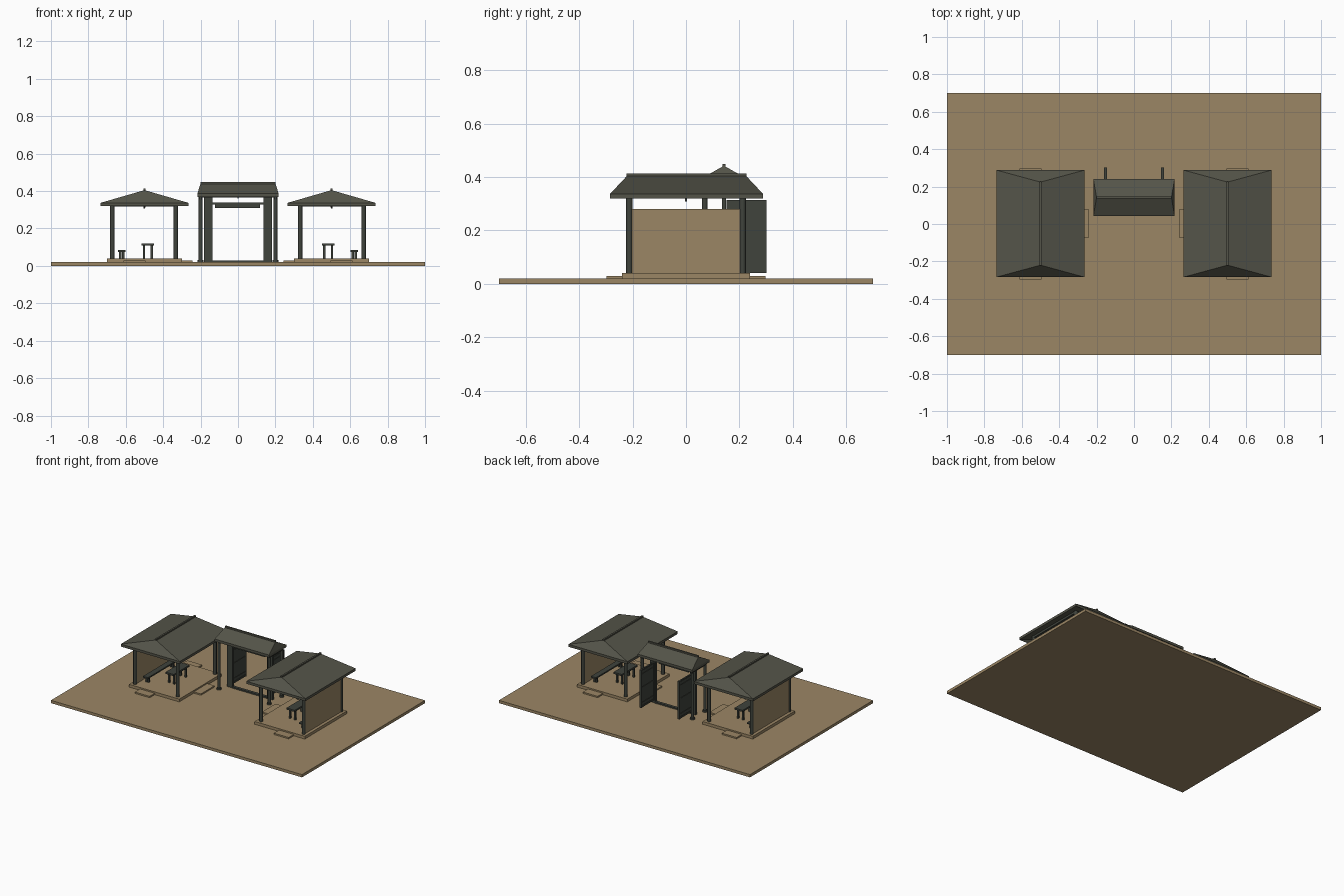
import bpy, bmesh, math

if "Cube" in bpy.data.objects:
    bpy.data.objects.remove(bpy.data.objects["Cube"])


def material(name, rgb):
    m = bpy.data.materials.new(name)
    m.diffuse_color = (*rgb, 1)
    m.use_nodes = True
    m.node_tree.nodes["Principled BSDF"].inputs["Base Color"].default_value = m.diffuse_color
    return m


EARTH = material("tan earth", (0.33, 0.24, 0.13))
SLATE = material("grey roof slate", (0.088, 0.088, 0.066))
TIMBER = material("dark timber", (0.05, 0.056, 0.045))


def finish(name, bm, mat):
    bmesh.ops.recalc_face_normals(bm, faces=bm.faces)
    me = bpy.data.meshes.new(name)
    bm.to_mesh(me)
    bm.free()
    me.materials.append(mat)
    ob = bpy.data.objects.new(name, me)
    bpy.context.collection.objects.link(ob)
    return ob


def box(name, x, y, z, mat):
    """Box from three (low, high) ranges."""
    bm = bmesh.new()
    bmesh.ops.create_cube(bm, size=1)
    for v in bm.verts:
        v.co = [r[0] if c < 0 else r[1] for c, r in zip(v.co, (x, y, z))]
    return finish(name, bm, mat)


def cylinder(name, x, y, z0, z1, r, mat, sides=12, r_top=None):
    bm = bmesh.new()
    bmesh.ops.create_cone(bm, cap_ends=True, segments=sides, radius1=r,
                          radius2=r if r_top is None else r_top, depth=z1 - z0)
    bmesh.ops.translate(bm, vec=(x, y, (z0 + z1) / 2), verts=bm.verts)
    ob = finish(name, bm, mat)
    for p in ob.data.polygons:
        p.use_smooth = abs(p.normal.z) < 0.9
    return ob


def hip_roof(name, cx, cy, hx, hy, ridge, along_y, z0, z1, t):
    """Hollow hipped roof: a sloping shell of thickness t below its top."""
    bm = bmesh.new()
    layers = []
    for dz in (0, -t):
        eave = [bm.verts.new((cx + sx * hx, cy + sy * hy, z0 + dz))
                for sx, sy in ((-1, -1), (1, -1), (1, 1), (-1, 1))]
        d = (0, ridge) if along_y else (ridge, 0)
        a = bm.verts.new((cx - d[0], cy - d[1], z1 + dz))
        b = bm.verts.new((cx + d[0], cy + d[1], z1 + dz))
        e = eave
        if along_y:
            faces = ((e[0], e[1], a), (e[1], e[2], b, a), (e[2], e[3], b), (e[3], e[0], a, b))
        else:
            faces = ((e[0], e[1], b, a), (e[1], e[2], b), (e[2], e[3], a, b), (e[3], e[0], a))
        for f in faces:
            bm.faces.new(f)
        layers.append(eave)
    top, low = layers
    for i in range(4):
        j = (i + 1) % 4
        bm.faces.new((top[i], top[j], low[j], low[i]))
    return finish(name, bm, SLATE)


def seat(name, cx, hx, hy, top, thick):
    """Plank on four legs, used for benches and tables."""
    box(name + "_top", (cx - hx, cx + hx), (-hy, hy), (top - thick, top), TIMBER)
    for sx in (-1, 1):
        for sy in (-1, 1):
            x, y = cx + sx * (hx - 0.012), sy * (hy - 0.025)
            box(name + "_leg", (x - 0.006, x + 0.006), (y - 0.006, y + 0.006),
                (0.04, top - thick), TIMBER)


def span(s, a, b):
    return tuple(sorted((s * a, s * b)))


# Ground slab
box("ground", (-1, 1), (-0.7, 0.7), (0, 0.02), EARTH)

# Two mirrored pavilions
for s in (-1, 1):
    box("platform", span(s, 0.30, 0.70), (-0.24, 0.24), (0.02, 0.04), EARTH)
    box("inner_step", span(s, 0.243, 0.30), (-0.075, 0.08), (0.02, 0.03), EARTH)
    for e in (-1, 1):
        box("end_step", span(s, 0.495, 0.612), span(e, 0.24, 0.298), (0.02, 0.03), EARTH)
        for x in (0.332, 0.672):
            cylinder("pavilion_post", s * x, e * 0.212, 0.04, 0.335, 0.012, TIMBER)
        box("cross_beam", span(s, 0.332, 0.672), span(e, 0.204, 0.22), (0.318, 0.335), TIMBER)
    for x in (0.332, 0.672):
        box("side_beam", span(s, x - 0.008, x + 0.008), (-0.212, 0.212), (0.32, 0.335), TIMBER)
    box("outer_wall", span(s, 0.666, 0.678), (-0.202, 0.202), (0.04, 0.28), EARTH)
    # Roof with ridge cap, finials and a small centre pendant
    hip_roof("pavilion_roof", s * 0.5, 0.002, 0.235, 0.286, 0.222, True, 0.337, 0.405, 0.018)
    box("ridge_cap", span(s, 0.494, 0.506), (-0.222, 0.226), (0.4, 0.413), SLATE)
    cylinder("pendant", s * 0.5, 0, 0.308, 0.39, 0.004, TIMBER, 8, 0.006)
    # Furniture
    seat("bench", s * 0.622, 0.02, 0.165, 0.085, 0.01)
    seat("table", s * 0.482, 0.033, 0.09, 0.12, 0.012)

# Gate roof
GY = 0.142
hip_roof("gate_roof", 0, GY, 0.217, 0.098, 0.2, False, 0.387, 0.442, 0.018)
box("gate_ridge_cap", (-0.2, 0.2), (GY - 0.006, GY + 0.006), (0.435, 0.449), SLATE)

# Gate frame
for s in (-1, 1):
    for y in (0.07, 0.212):
        cylinder("gate_post", s * 0.2, y, 0.03, 0.378, 0.0105, TIMBER)
        cylinder("post_base", s * 0.2, y, 0.02, 0.032, 0.016, TIMBER)
    box("gate_jamb", span(s, 0.137, 0.182), (0.135, 0.15), (0.02, 0.37), TIMBER)
    box("gate_tie_beam", span(s, 0.194, 0.206), (0.06, 0.225), (0.355, 0.375), TIMBER)
    # Open door leaf swung to the back, with rails and centre stile
    box("door_leaf", span(s, 0.147, 0.157), (0.152, 0.302), (0.04, 0.313), TIMBER)
    for z in (0.045, 0.07, 0.18, 0.275, 0.3):
        box("door_rail", span(s, 0.144, 0.16), (0.152, 0.302), (z, z + 0.009), TIMBER)
    for y in (0.152, 0.293):
        box("door_stile", span(s, 0.144, 0.16), (y, y + 0.009), (0.04, 0.313), TIMBER)
for y in (0.07, 0.212):
    box("gate_eave_beam", (-0.2, 0.2), (y - 0.007, y + 0.007), (0.365, 0.38), TIMBER)
box("gate_threshold", (-0.14, 0.14), (0.132, 0.153), (0.02, 0.03), TIMBER)
box("gate_lintel", (-0.182, 0.182), (0.135, 0.15), (0.328, 0.338), TIMBER)
box("lintel_board", (-0.123, 0.117), (0.137, 0.148), (0.31, 0.33), TIMBER)
cylinder("gate_pendant", 0, GY, 0.36, 0.43, 0.004, TIMBER, 8)
